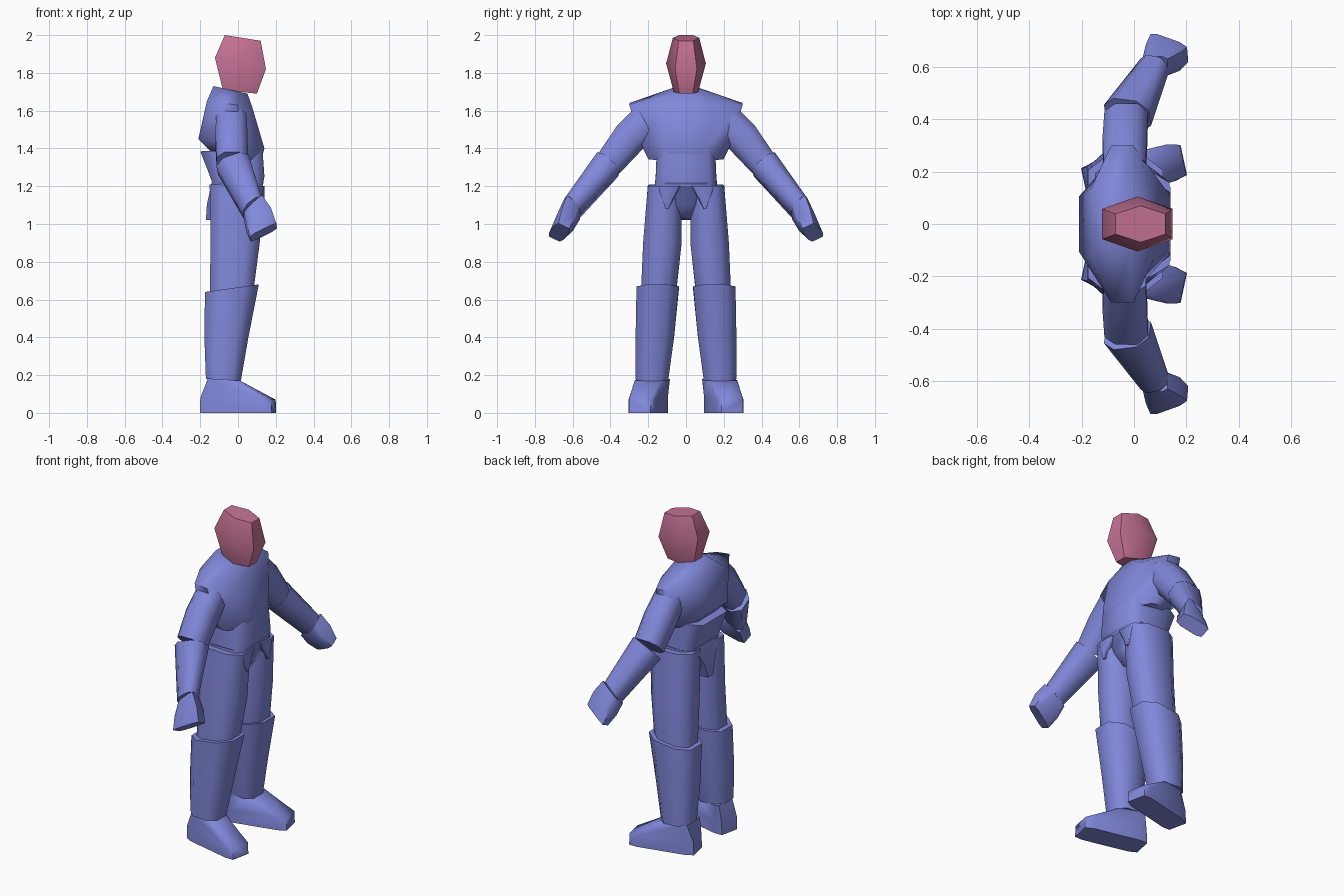
import bpy, bmesh, math
from mathutils import Vector


def material(name, rgb):
    m = bpy.data.materials.new(name)
    m.diffuse_color = (*rgb, 1)
    return m


BLUE = material("suit blue", (0.22, 0.245, 0.70))
PINK = material("head pink", (0.57, 0.17, 0.305))


def loft(name, rings, a=0.5, b=0.5, mat=BLUE, mirror=False, angle=62):
    """Skin through rings (centre, half-vector u, half-vector v); b=0 gives a hexagon."""
    shape = [(1, -a), (1, a), (b, 1), (-b, 1), (-1, a), (-1, -a), (-b, -1), (b, -1)]
    if b == 0:
        shape = [(1, -a), (1, a), (0, 1), (-1, a), (-1, -a), (0, -1)]
    n = len(shape)
    for side in ((1, -1) if mirror else (1,)):
        bm = bmesh.new()
        loops = []
        for c, u, v in rings:
            pts = [Vector(c) + Vector(u) * s + Vector(v) * t for s, t in shape]
            loops.append([bm.verts.new((p.x, p.y * side, p.z)) for p in pts])
        bm.faces.new(loops[0])
        bm.faces.new(loops[-1])
        for lo, hi in zip(loops, loops[1:]):
            for i in range(n):
                j = (i + 1) % n
                bm.faces.new((lo[i], lo[j], hi[j], hi[i]))
        bmesh.ops.recalc_face_normals(bm, faces=bm.faces)
        label = name if not mirror else ("left_" if side > 0 else "right_") + name
        me = bpy.data.meshes.new(label)
        bm.to_mesh(me)
        bm.free()
        me.materials.append(mat)
        ob = bpy.data.objects.new(label, me)
        bpy.context.collection.objects.link(ob)
        bpy.ops.object.select_all(action='DESELECT')
        bpy.context.view_layer.objects.active = ob
        ob.select_set(True)
        bpy.ops.object.shade_smooth_by_angle(angle=math.radians(angle))


def span(back, front, half_y, y=0):
    """Ring from its back (x, z) and front (x, z) points and half width."""
    (x0, z0), (x1, z1) = back, front
    return (((x0 + x1) / 2, y, (z0 + z1) / 2),
            ((x1 - x0) / 2, 0, (z1 - z0) / 2), (0, half_y, 0))


# Head
loft("head", [span((-0.08, 1.71), (0.10, 1.69), 0.065),
              span((-0.122, 1.88), (0.148, 1.82), 0.105),
              span((-0.07, 2.0), (0.12, 1.97), 0.07)], a=0.55, b=0, mat=PINK)

# Chest, waist and pelvis
loft("chest", [span((-0.13, 1.37), (0.12, 1.33), 0.20),
               span((-0.21, 1.45), (0.14, 1.40), 0.235),
               span((-0.165, 1.65), (0.075, 1.62), 0.30),
               span((-0.13, 1.73), (0.05, 1.69), 0.08)], a=0.45, b=0.35)
loft("waist", [span((-0.13, 1.20), (0.13, 1.20), 0.165),
               span((-0.155, 1.27), (0.14, 1.25), 0.16),
               span((-0.20, 1.385), (0.13, 1.39), 0.155)], a=0.75, b=0.6)
loft("pelvis", [span((-0.17, 1.02), (0.06, 1.03), 0.035),
                span((-0.165, 1.10), (0.10, 1.10), 0.07),
                span((-0.14, 1.22), (0.135, 1.22), 0.165)], a=0.7, b=0.6)
# Pointed hip flaps
loft("hip_flap", [span((0.125, 1.08), (0.14, 1.08), 0.006, 0.10),
                  span((0.09, 1.20), (0.14, 1.20), 0.06, 0.09)], a=0.8, b=0.7, mirror=True)

# Legs
loft("thigh", [span((-0.15, 0.60), (0.08, 0.63), 0.092, 0.147),
               span((-0.145, 0.90), (0.115, 0.90), 0.102, 0.125),
               span((-0.15, 1.21), (0.135, 1.20), 0.087, 0.115)], mirror=True)
loft("shin", [span((-0.17, 0.18), (0.015, 0.17), 0.086, 0.18),
              span((-0.178, 0.40), (0.055, 0.40), 0.102, 0.165),
              span((-0.175, 0.64), (0.11, 0.68), 0.112, 0.15)], mirror=True)
# Boots with toes turned out
loft("boot", [((0, 0.2, 0), (0.19, 0.045, 0), (-0.015, 0.07, 0)),
              ((0, 0.2, 0.075), (0.187, 0.045, -0.005), (-0.015, 0.07, 0)),
              ((-0.075, 0.178, 0.176), (0.085, 0.02, -0.005), (0, 0.078, 0))],
     a=0.82, b=0.75, mirror=True)

# Arms
loft("upper_arm", [((-0.035, 0.215, 1.54), (0.08, 0, 0), (0, 0.045, 0.085)),
                   ((-0.035, 0.305, 1.45), (0.085, 0, 0), (0, 0.06, 0.07)),
                   ((-0.03, 0.405, 1.325), (0.083, 0, 0), (0, 0.055, 0.055))], mirror=True)
loft("forearm", [((-0.025, 0.415, 1.315), (0.085, -0.01, 0.03), (-0.01, 0.06, 0.05)),
                 ((0.078, 0.602, 1.085), (0.05, -0.01, 0.038), (-0.005, 0.04, 0.04))], mirror=True)
# Hands
loft("hand", [((0.08, 0.60, 1.085), (0.048, 0, 0.045), (0, 0.04, 0.03)),
              ((0.11, 0.635, 1.02), (0.065, -0.015, 0.042), (0, 0.046, 0.03)),
              ((0.135, 0.672, 0.955), (0.07, -0.025, 0.035), (-0.003, 0.038, 0.018))],
     a=0.75, b=0.6, mirror=True)
